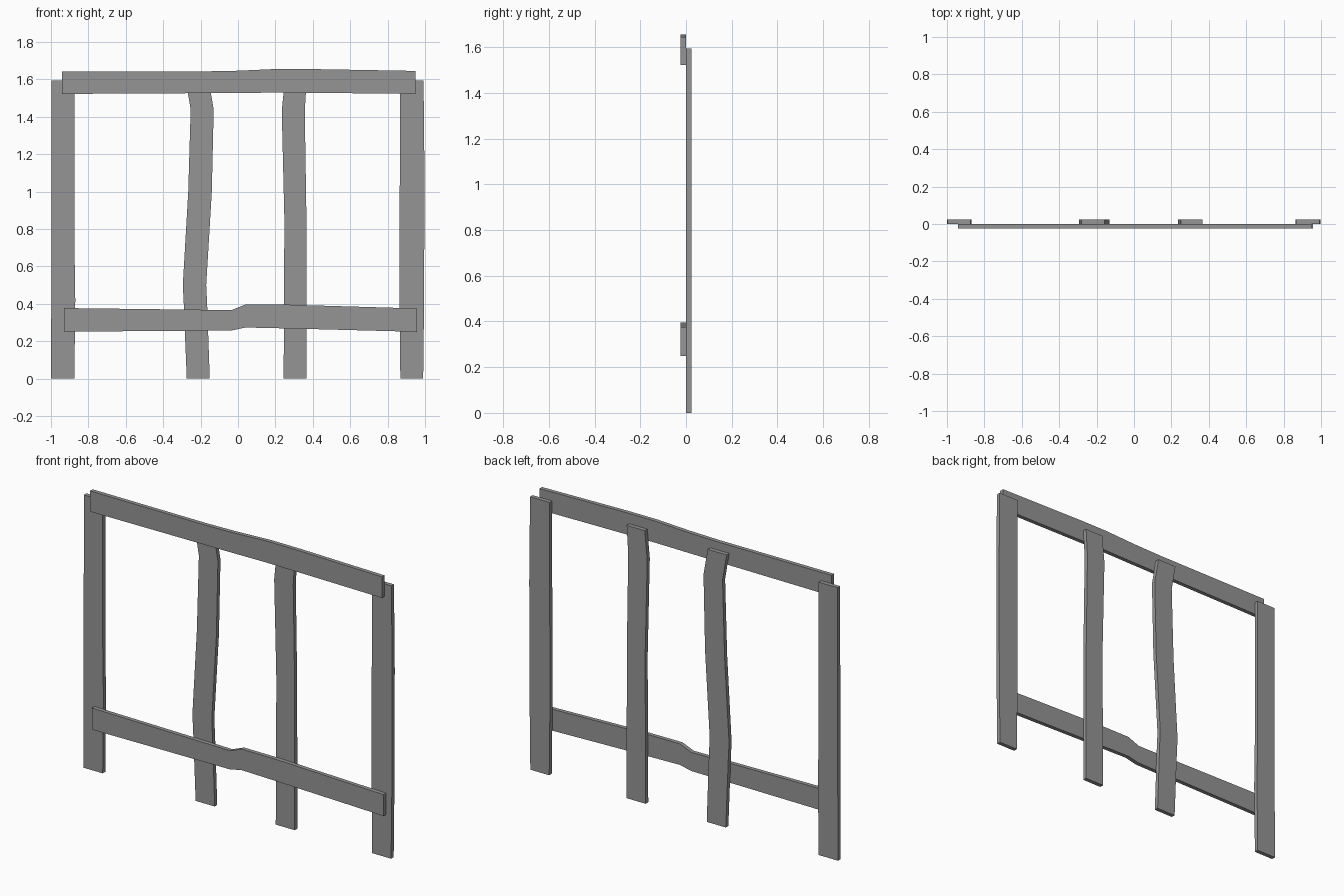
import bpy
import bmesh
from mathutils import Vector

cube = bpy.data.objects.get("Cube")
if cube:
    bpy.data.objects.remove(cube, do_unlink=True)

THICK = 0.024

# Single grey for all boards
grey = bpy.data.materials.new("weathered_grey")
grey.use_nodes = True
colour = (0.3, 0.3, 0.3, 1)
grey.diffuse_color = colour
grey.node_tree.nodes["Principled BSDF"].inputs["Base Color"].default_value = colour


def board(name, stations, upright, y):
    """Warped plank: each station is (position along length, low edge, high edge)."""
    bm = bmesh.new()

    def vert(along, across):
        x, z = (across, along) if upright else (along, across)
        return bm.verts.new((x, y, z))

    rows = [(vert(t, lo), vert(t, hi)) for t, lo, hi in stations]
    for (a, b), (c, d) in zip(rows, rows[1:]):
        bm.faces.new((a, b, d, c))
    # Thicken the outline into a plank
    result = bmesh.ops.extrude_face_region(bm, geom=bm.faces[:])
    moved = [g for g in result["geom"] if isinstance(g, bmesh.types.BMVert)]
    bmesh.ops.translate(bm, verts=moved, vec=Vector((0, THICK, 0)))
    bmesh.ops.recalc_face_normals(bm, faces=bm.faces[:])
    mesh = bpy.data.meshes.new(name)
    bm.to_mesh(mesh)
    bm.free()
    mesh.materials.append(grey)
    obj = bpy.data.objects.new(name, mesh)
    bpy.context.collection.objects.link(obj)
    return obj


# Upright boards, behind the rails
posts = {
    "outer_post_right": [(0, -1, -0.875), (0.42, -0.998, -0.87),
                         (0.75, -0.998, -0.875), (1.595, -0.997, -0.875)],
    "inner_post_right": [(0, -0.274, -0.151), (0.4, -0.29, -0.165), (0.5, -0.295, -0.17),
                         (1, -0.266, -0.14), (1.44, -0.253, -0.13), (1.595, -0.28, -0.157)],
    "inner_post_left": [(0, 0.244, 0.367), (0.85, 0.248, 0.366),
                        (1.43, 0.234, 0.357), (1.595, 0.25, 0.367)],
    "outer_post_left": [(0, 0.868, 0.99), (0.42, 0.863, 0.995),
                        (1.1, 0.865, 0.997), (1.595, 0.865, 0.992)],
}
for name, stations in posts.items():
    board(name, stations, True, 0)

# Horizontal boards, in front of the posts
rails = {
    "top_rail": [(-0.94, 1.522, 1.643), (-0.2, 1.526, 1.642), (0, 1.527, 1.646),
                 (0.2, 1.529, 1.655), (0.38, 1.528, 1.655), (0.948, 1.522, 1.645)],
    "bottom_rail": [(-0.929, 0.251, 0.377), (-0.035, 0.257, 0.366), (0.04, 0.273, 0.396),
                    (0.27, 0.268, 0.395), (0.958, 0.25, 0.375)],
}
for name, stations in rails.items():
    board(name, stations, False, -THICK)
